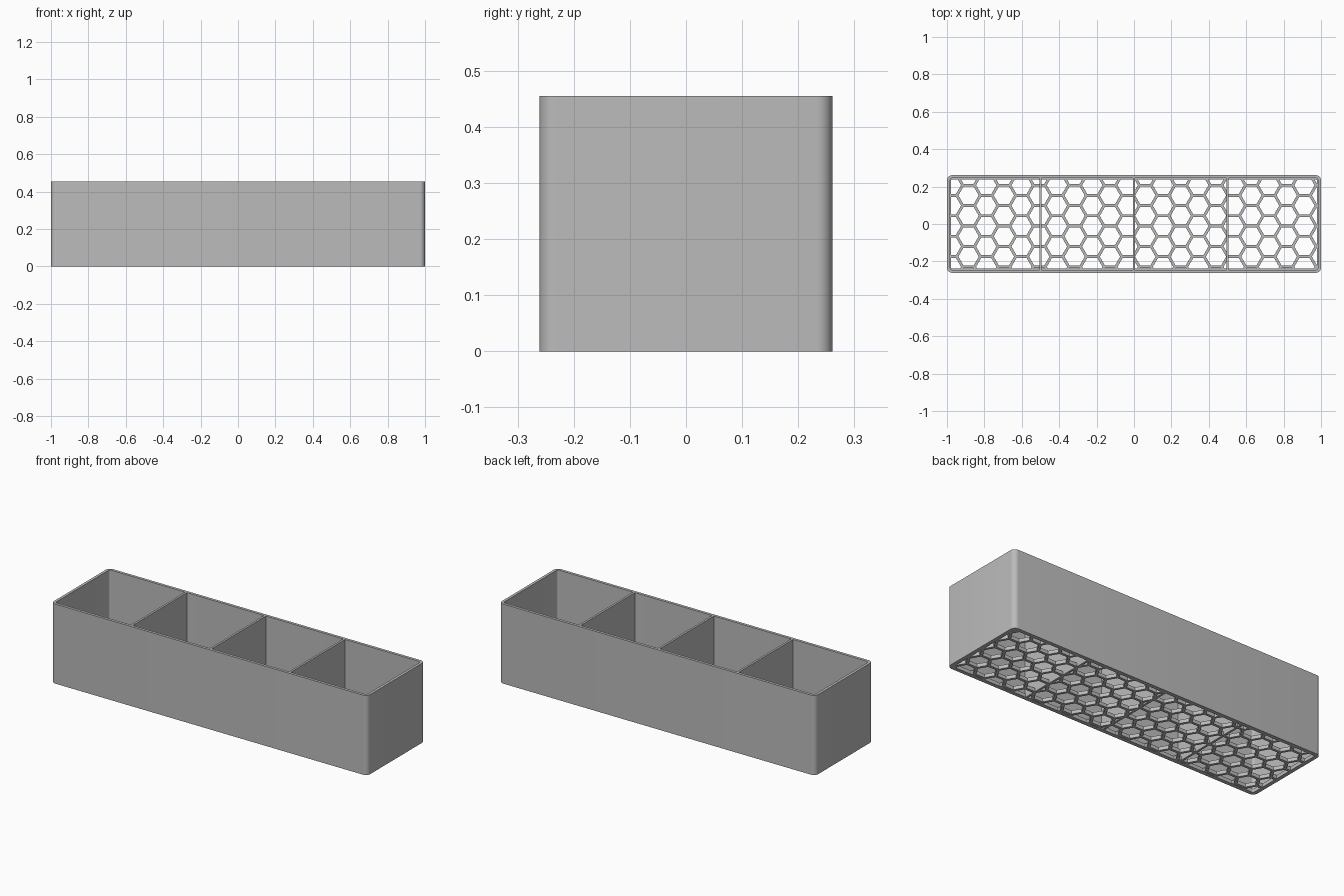
import bpy
import bmesh
from math import cos, sin, pi, sqrt
from mathutils import Vector

cube = bpy.data.objects.get("Cube")
if cube:
    bpy.data.objects.remove(cube)

# Overall sizes
HALF_X, HALF_Y, HEIGHT = 1.0, 0.261, 0.455
RADIUS, WALL, RIM = 0.028, 0.016, 0.022
FLOOR, DIVIDER = 0.02, 0.012
HEX_R, BAR = 0.063, 0.015
HEX_START = Vector((-0.979, -0.229))

grey = bpy.data.materials.new("plain grey")
grey.use_nodes = True
grey.diffuse_color = (0.5, 0.5, 0.5, 1)
grey.node_tree.nodes["Principled BSDF"].inputs["Base Color"].default_value = (0.5, 0.5, 0.5, 1)


def rounded_rect(inset, steps=8):
    """Counter-clockwise outline of the tray, moved inwards."""
    r = max(RADIUS - inset, 0.008)
    cx, cy = HALF_X - inset - r, HALF_Y - inset - r
    points = []
    for q, (sx, sy) in enumerate(((1, 1), (-1, 1), (-1, -1), (1, -1))):
        for i in range(steps + 1):
            a = (q + i / steps) * pi / 2
            points.append(Vector((sx * cx + r * cos(a), sy * cy + r * sin(a))))
    return points


def hexagon(centre, r):
    return [centre + Vector((cos(i * pi / 3), sin(i * pi / 3))) * r for i in range(6)]


def clip(poly, window):
    """Keep the part of poly inside the convex window."""
    for a, b in zip(window, window[1:] + window[:1]):
        edge, out = b - a, []
        for p, q in zip(poly, poly[1:] + poly[:1]):
            dp, dq = edge.cross(p - a), edge.cross(q - a)
            if dp >= 0:
                out.append(p)
            if dp * dq < 0:
                out.append(p.lerp(q, dp / (dp - dq)))
        poly = out
        if len(poly) < 3:
            return []
    return poly


def area(poly):
    return sum(p.cross(q) for p, q in zip(poly, poly[1:] + poly[:1])) / 2


def plate(name, loops, z0, z1):
    """Extrude a filled outline; inner loops become holes."""
    curve = bpy.data.curves.new(name, "CURVE")
    curve.dimensions = "2D"
    curve.fill_mode = "BOTH"
    curve.extrude = (z1 - z0) / 2
    for loop in loops:
        spline = curve.splines.new("POLY")
        spline.points.add(len(loop) - 1)
        for point, p in zip(spline.points, loop):
            point.co = (p.x, p.y, 0, 1)
        spline.use_cyclic_u = True
    temp = bpy.data.objects.new(name + " outline", curve)
    bpy.context.collection.objects.link(temp)
    graph = bpy.context.evaluated_depsgraph_get()
    mesh = bpy.data.meshes.new_from_object(temp.evaluated_get(graph))
    bpy.data.objects.remove(temp)
    bpy.data.curves.remove(curve)

    bm = bmesh.new()
    bm.from_mesh(mesh)
    bmesh.ops.remove_doubles(bm, verts=bm.verts, dist=0.00005)
    bmesh.ops.translate(bm, verts=bm.verts, vec=(0, 0, (z0 + z1) / 2))
    bmesh.ops.recalc_face_normals(bm, faces=bm.faces)
    bm.to_mesh(mesh)
    bm.free()
    mesh.materials.clear()
    mesh.materials.append(grey)
    obj = bpy.data.objects.new(name, mesh)
    bpy.context.collection.objects.link(obj)
    bpy.ops.object.select_all(action="DESELECT")
    obj.select_set(True)
    bpy.context.view_layer.objects.active = obj
    bpy.ops.object.shade_smooth_by_angle(angle=pi / 6)
    return obj


# Outer wall with rounded corners
plate("outer_wall", [rounded_rect(0), rounded_rect(WALL)], 0, HEIGHT)

# Honeycomb floor: hexagonal holes trimmed to the window inside the rim
window = rounded_rect(RIM)
holes = []
pitch_x, pitch_y = 1.5 * HEX_R, sqrt(3) * HEX_R
for col in range(-1, 23):
    for row in range(-1, 6):
        centre = HEX_START + Vector((col * pitch_x, (row + col % 2 / 2) * pitch_y))
        hole = clip(hexagon(centre, HEX_R - BAR / sqrt(3)), window)
        if hole and area(hole) > 0.00005:
            holes.append(hole)
plate("honeycomb_floor", [rounded_rect(WALL)] + holes, 0, FLOOR)

# Three dividers making four equal compartments
for name, x in (("right_divider", -0.5), ("middle_divider", 0), ("left_divider", 0.5)):
    w, d = DIVIDER / 2, HALF_Y - WALL
    corners = [Vector((x + sx * w, sy * d)) for sx, sy in ((-1, -1), (1, -1), (1, 1), (-1, 1))]
    plate(name, [corners], 0, HEIGHT)
